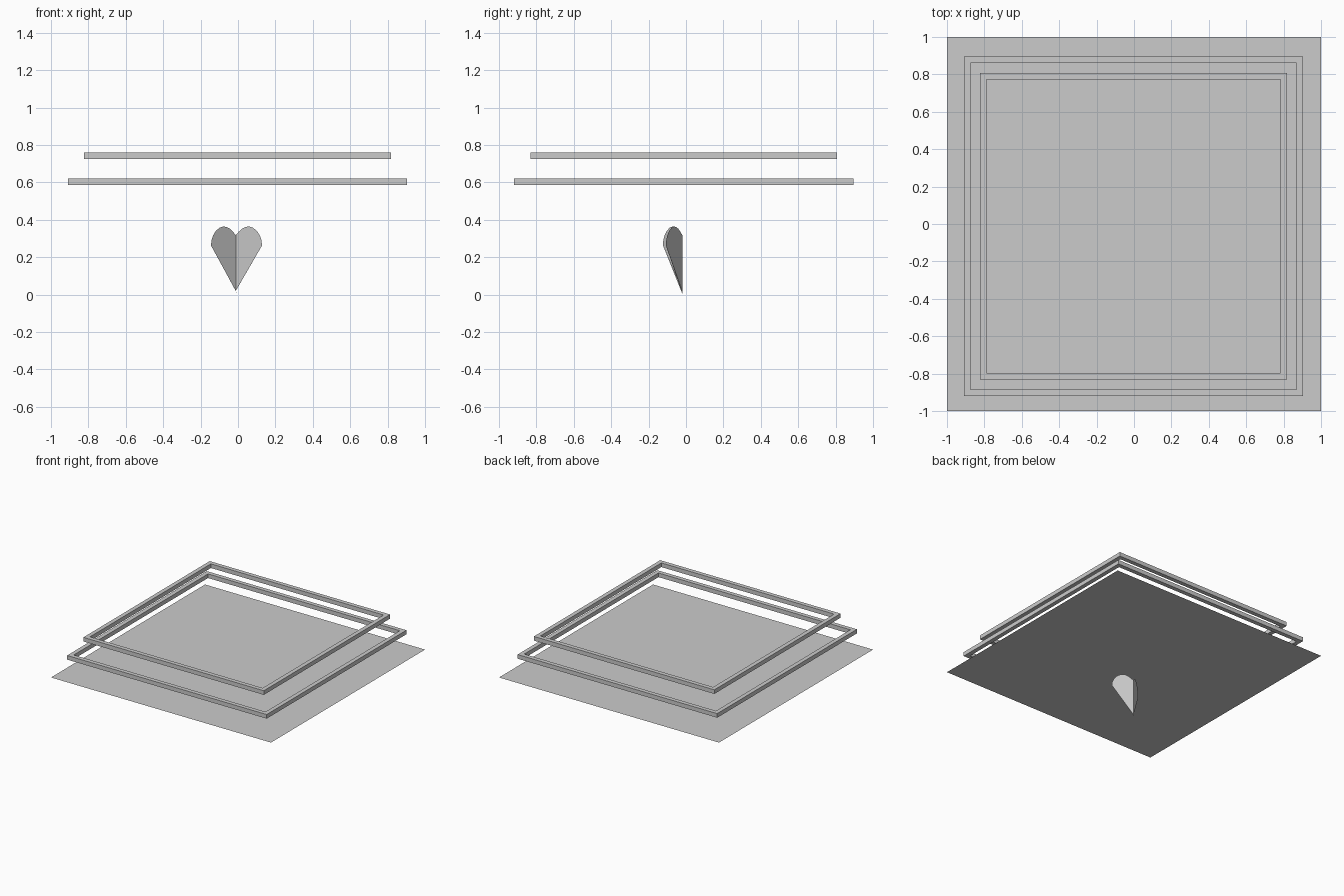
import bpy, bmesh
from mathutils import Vector

if "Cube" in bpy.data.objects:
    bpy.data.objects.remove(bpy.data.objects["Cube"])


def make_object(name, bm):
    mesh = bpy.data.meshes.new(name)
    bm.to_mesh(mesh)
    bm.free()
    obj = bpy.data.objects.new(name, mesh)
    bpy.context.collection.objects.link(obj)
    return obj


def square(bm, half, cy, z):
    return [bm.verts.new((sx * half, cy + sy * half, z))
            for sx, sy in ((-1, -1), (1, -1), (1, 1), (-1, 1))]


def square_frame(name, outer, width, z0, z1, cx, cy):
    bm = bmesh.new()
    # rectangular bar section swept around the square
    rings = [square(bm, h, cy, z) for h, z in
             ((outer, z0), (outer, z1), (outer - width, z1), (outer - width, z0))]
    for k in range(4):
        a, b = rings[k], rings[(k + 1) % 4]
        for i in range(4):
            j = (i + 1) % 4
            bm.faces.new((a[i], a[j], b[j], b[i]))
    bmesh.ops.translate(bm, verts=bm.verts, vec=(cx, 0, 0))
    bmesh.ops.recalc_face_normals(bm, faces=bm.faces)
    return make_object(name, bm)


# half-heart outline: distance out from the spine (0-1), height
HALF_HEART = [(-0.06, 0.005), (1.0, 0.262), (0.985, 0.29), (0.92, 0.316),
              (0.81, 0.340), (0.66, 0.357), (0.52, 0.364), (0.38, 0.362),
              (0.24, 0.352), (0.12, 0.337), (0.0, 0.318), (0.0, 0.02)]


def heart_half(name, spine, reach):
    bm = bmesh.new()
    verts = [bm.verts.new((spine[0] + u * reach[0],
                           spine[1] + max(u, 0) * reach[1], z))
             for u, z in HALF_HEART]
    face = bm.faces.new(verts)
    face.normal_update()
    if face.normal.y > 0:
        face.normal_flip()
    bmesh.ops.triangulate(bm, faces=[face])
    return make_object(name, bm)


# thin square sheet
bm = bmesh.new()
bm.faces.new(square(bm, 1.0, 0.0, 0.447))
make_object("square_sheet", bm)

# two stacked frames above the sheet
square_frame("lower_frame", 0.907, 0.035, 0.587, 0.621, -0.003, -0.012)
square_frame("upper_frame", 0.82, 0.035, 0.726, 0.76, -0.003, -0.012)

# folded heart below the sheet, opening towards the front
SPINE = Vector((-0.012, -0.02))
heart_half("heart_left_half", SPINE, (-0.132, -0.103))
heart_half("heart_right_half", SPINE, (0.140, -0.087))
